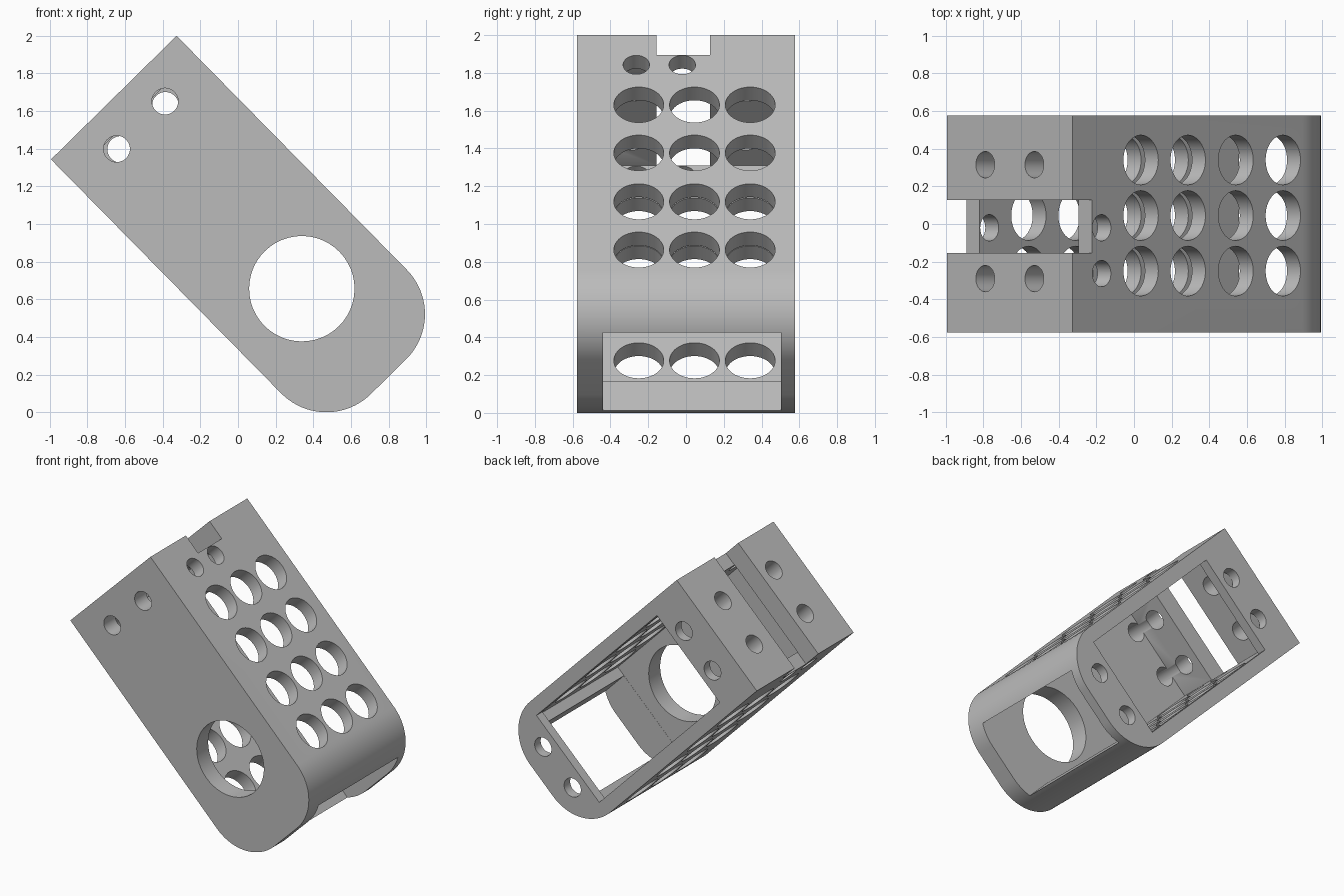
import bpy, bmesh, math
from mathutils import Matrix

if "Cube" in bpy.data.objects:
    bpy.data.objects.remove(bpy.data.objects["Cube"], do_unlink=True)

# Local frame: x along the housing, y across it, z through its thickness
TILT = math.radians(45.46)
X0, X1 = -1.654, 0.426
ZC, HALF, DEPTH, R = 0.702, 0.468, 0.576, 0.337

grey = bpy.data.materials.new("plain_grey")
grey.use_nodes = True
grey.diffuse_color = (0.5, 0.5, 0.5, 1)
grey.node_tree.nodes["Principled BSDF"].inputs["Base Color"].default_value = (0.5, 0.5, 0.5, 1)


def add_object(name, bm):
    bmesh.ops.recalc_face_normals(bm, faces=bm.faces)
    mesh = bpy.data.meshes.new(name)
    bm.to_mesh(mesh)
    bm.free()
    mesh.materials.append(grey)
    ob = bpy.data.objects.new(name, mesh)
    bpy.context.collection.objects.link(ob)
    return ob


def box(xs, ys, zs):
    bm = bmesh.new()
    bmesh.ops.create_cube(bm, size=1)
    for v in bm.verts:
        v.co = [r[0] if c < 0 else r[1] for c, r in zip(v.co, (xs, ys, zs))]
    return add_object("box_cutter", bm)


def drill(axis, centre, radius, length):
    bm = bmesh.new()
    turn = {"X": Matrix.Rotation(math.pi / 2, 4, "Y"),
            "Y": Matrix.Rotation(math.pi / 2, 4, "X"),
            "Z": Matrix.Identity(4)}[axis]
    bmesh.ops.create_cone(bm, cap_ends=True, segments=48, radius1=radius, radius2=radius,
                          depth=length, matrix=Matrix.Translation(centre) @ turn)
    return add_object("hole_cutter", bm)


# Housing body: long profile with two rounded corners at the lower end
profile = [(X0, ZC + HALF), (X0, ZC - HALF)]
for side, start in ((-1, -90), (1, 0)):
    cz = ZC + side * (HALF - R)
    for i in range(21):
        t = math.radians(start + 90 * i / 20)
        profile.append((X1 - R + R * math.cos(t), cz + R * math.sin(t)))
bm = bmesh.new()
face = bm.faces.new([bm.verts.new((x, -DEPTH, z)) for x, z in profile])
ext = bmesh.ops.extrude_face_region(bm, geom=[face])
bmesh.ops.translate(bm, vec=(0, 2 * DEPTH, 0),
                    verts=[g for g in ext["geom"] if isinstance(g, bmesh.types.BMVert)])
housing = add_object("bracket_housing", bm)

cutters = [
    # Inner cavity, lower end opening, back window and top slot
    box((-1.51, 0.162), (-0.44, 0.505), (ZC - 0.368, ZC + 0.368)),
    box((0.1, 0.6), (-0.439, 0.504), (ZC - 0.295, ZC + 0.295)),
    box((-1.316, 0.115), (0.4, 0.7), (ZC - 0.367, ZC + 0.367)),
    box((-1.8, -1.508), (-0.155, 0.127), (0, 1.4)),
    # Large round bore in the front plate
    drill("Y", (-0.23, -0.5, ZC), 0.28, 0.4),
]
# Rows of ventilation holes through both long walls
for x in (-1.137, -0.78, -0.418, -0.06):
    for y in (-0.25, 0.045, 0.34):
        cutters.append(drill("Z", (x, y, ZC), 0.132, 1.4))
for y in (-0.263, -0.02):
    cutters.append(drill("Z", (-1.434, y, ZC), 0.07, 1.4))
# Paired screw holes in the front plate, back plate and end wall
for s in (-1, 1):
    cutters += [
        drill("Y", (-1.449, -0.5, ZC + s * 0.18), 0.07, 0.4),
        drill("Y", (-1.433, 0.55, ZC + s * 0.167), 0.07, 0.3),
        drill("Y", (0.235, 0.55, ZC + s * 0.172), 0.07, 0.3),
        drill("X", (-1.55, 0.315, ZC + s * 0.183), 0.07, 0.4),
        drill("X", (-1.55, -0.29, ZC + s * 0.183), 0.07, 0.4),
    ]

# Cut everything, then drop the cutters
bpy.ops.object.select_all(action="DESELECT")
housing.select_set(True)
bpy.context.view_layer.objects.active = housing
for cutter in cutters:
    cutter.hide_render = True
    mod = housing.modifiers.new("cut", "BOOLEAN")
    mod.operation, mod.solver, mod.object = "DIFFERENCE", "EXACT", cutter
    bpy.ops.object.modifier_apply(modifier=mod.name)
    bpy.data.objects.remove(cutter, do_unlink=True)

# Tilt into place
housing.data.transform(Matrix.Rotation(TILT, 4, "Y"))
bpy.ops.object.shade_smooth_by_angle(angle=math.radians(30))
